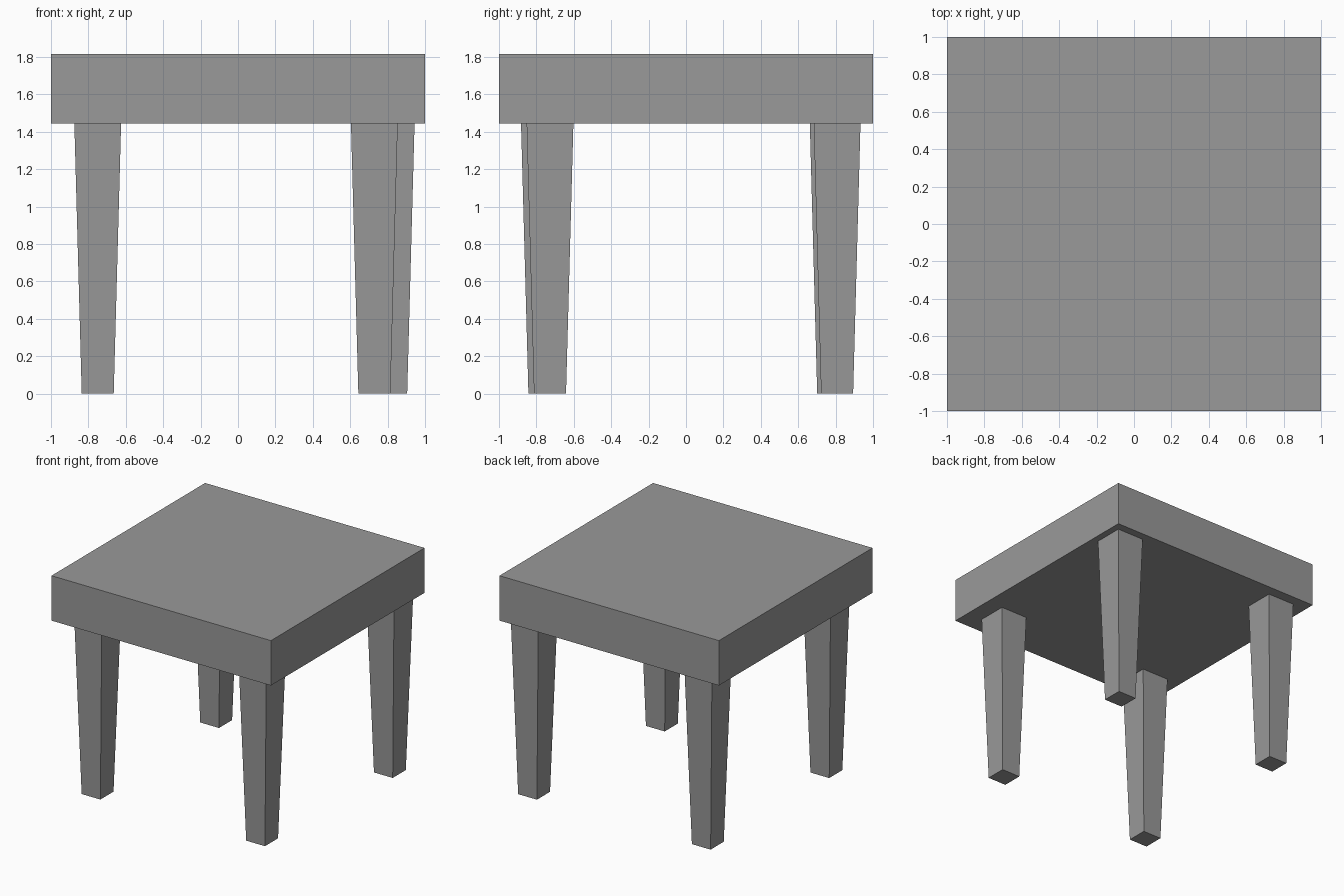
import bpy
import bmesh
from mathutils import Vector

if "Cube" in bpy.data.objects:
    bpy.data.objects.remove(bpy.data.objects["Cube"])

TOP_Z, UNDER_Z = 1.815, 1.445

# Dark grey for every part
dark_grey = bpy.data.materials.new("dark_grey")
dark_grey.diffuse_color = (0.32, 0.32, 0.32, 1)
dark_grey.use_nodes = True
dark_grey.node_tree.nodes["Principled BSDF"].inputs["Base Color"].default_value = dark_grey.diffuse_color


def tapered_box(name, x, y, z0, z1, bottom, top):
    """Square box centred on (x, y), with its own width at each end."""
    bm = bmesh.new()
    bmesh.ops.create_cube(bm, size=1.0)
    for v in bm.verts:
        upper = v.co.z > 0
        w = top if upper else bottom
        v.co = Vector((x + v.co.x * w, y + v.co.y * w, z1 if upper else z0))
    mesh = bpy.data.meshes.new(name)
    bm.to_mesh(mesh)
    bm.free()
    mesh.materials.append(dark_grey)
    obj = bpy.data.objects.new(name, mesh)
    bpy.context.collection.objects.link(obj)
    return obj


# Thick square top
tapered_box("table_top", 0, 0, UNDER_Z, TOP_Z, 2.0, 2.0)

# Four tapered legs, placed slightly unevenly
legs = {
    "front_left_leg": (-0.75, -0.757),
    "front_right_leg": (0.729, -0.727),
    "back_left_leg": (-0.75, 0.787),
    "back_right_leg": (0.819, 0.808),
}
for name, (x, y) in legs.items():
    tapered_box(name, x, y, 0, UNDER_Z, 0.171, 0.25)
